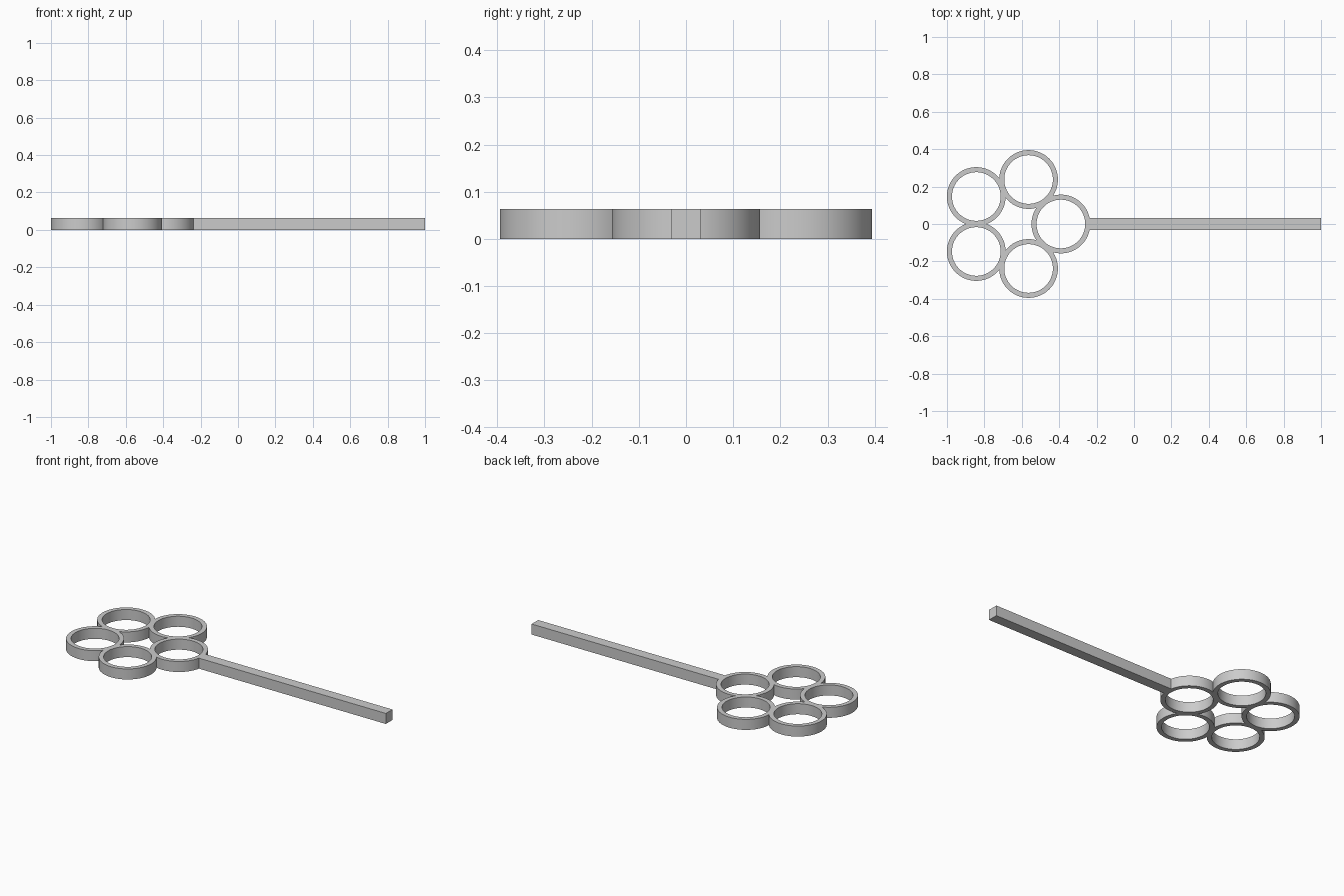
import bpy
import bmesh
import math

RING_OUTER, RING_INNER = 0.157, 0.13
HEIGHT = 0.063
HEAD_X, HEAD_RADIUS = -0.641, 0.25
SEGMENTS = 96

default = bpy.data.objects.get("Cube")
if default:
    bpy.data.objects.remove(default, do_unlink=True)

grey = bpy.data.materials.new("plain grey")
grey.use_nodes = True
colour = (0.6, 0.6, 0.6, 1)
grey.diffuse_color = colour
grey.node_tree.nodes["Principled BSDF"].inputs["Base Color"].default_value = colour


def finish(bm, name, location):
    bmesh.ops.recalc_face_normals(bm, faces=bm.faces)
    mesh = bpy.data.meshes.new(name)
    bm.to_mesh(mesh)
    bm.free()
    mesh.materials.append(grey)
    obj = bpy.data.objects.new(name, mesh)
    obj.location = location
    bpy.context.collection.objects.link(obj)
    return obj


def make_ring(name, x, y):
    # Rectangular wall section spun around the ring axis
    bm = bmesh.new()
    section = [(RING_INNER, 0), (RING_OUTER, 0), (RING_OUTER, HEIGHT), (RING_INNER, HEIGHT)]
    verts = [bm.verts.new((r, 0, z)) for r, z in section]
    edges = [bm.edges.new((verts[i], verts[(i + 1) % 4])) for i in range(4)]
    bmesh.ops.spin(bm, geom=verts + edges, cent=(0, 0, 0), axis=(0, 0, 1),
                   angle=math.tau, steps=SEGMENTS, use_merge=True)
    bmesh.ops.remove_doubles(bm, verts=bm.verts, dist=0.0001)
    ring = finish(bm, name, (x, y, 0))
    bpy.ops.object.select_all(action='DESELECT')
    ring.select_set(True)
    bpy.context.view_layer.objects.active = ring
    bpy.ops.object.shade_smooth_by_angle(angle=math.radians(30))


# Five touching rings form the head
for i in range(5):
    angle = math.tau * i / 5
    make_ring(f"ring_{i + 1}", HEAD_X + HEAD_RADIUS * math.cos(angle),
              HEAD_RADIUS * math.sin(angle))

# Square handle, starting inside the wall of the first ring
start, end = -0.25, 1.0
bm = bmesh.new()
bmesh.ops.create_cube(bm, size=1)
bmesh.ops.scale(bm, vec=(end - start, 0.062, HEIGHT), verts=bm.verts)
finish(bm, "handle", ((start + end) / 2, 0, HEIGHT / 2))
